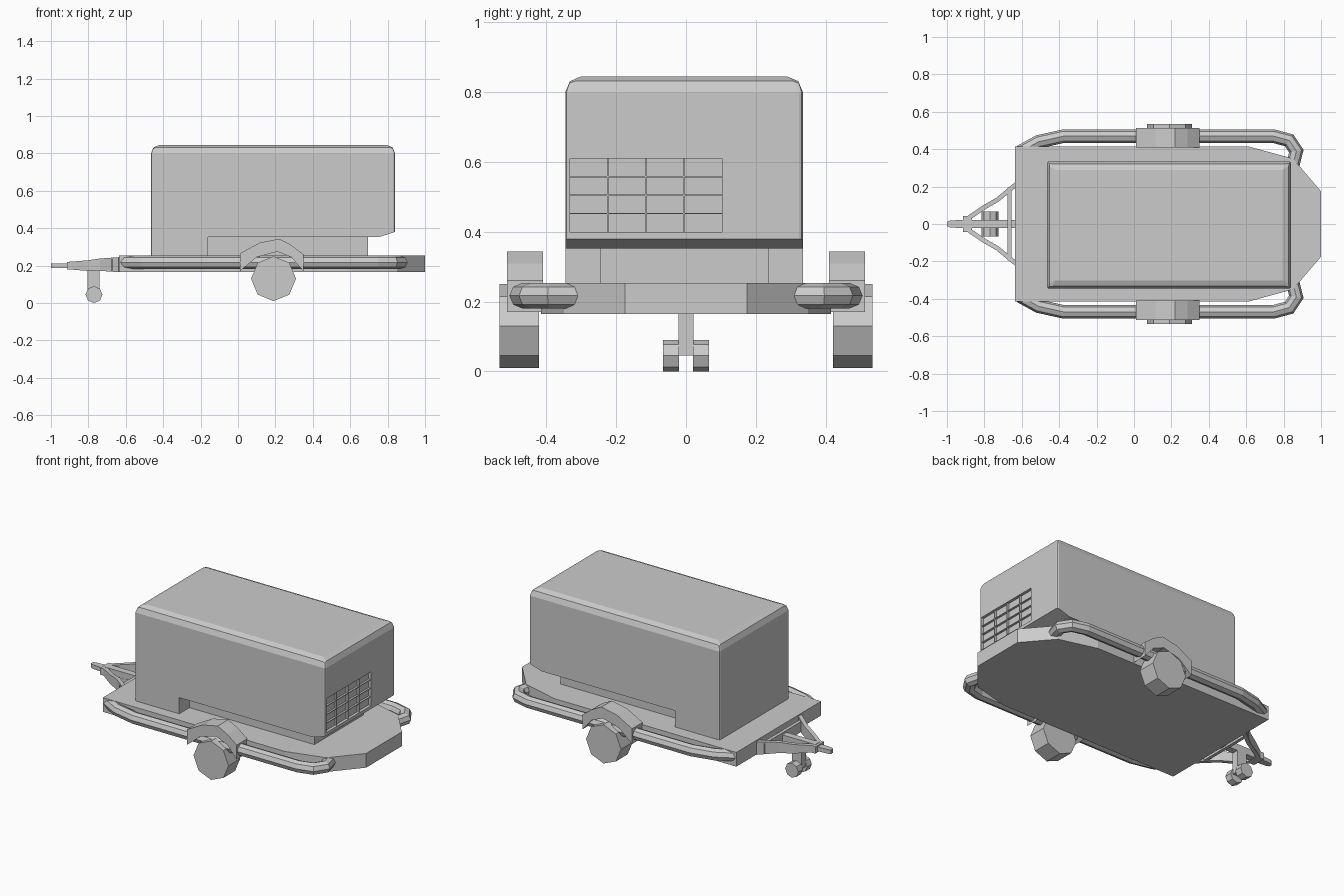
import bpy, bmesh, math
from mathutils import Vector

if "Cube" in bpy.data.objects:
    bpy.data.objects.remove(bpy.data.objects["Cube"])


def finish(name, bm, mirror=False):
    bmesh.ops.recalc_face_normals(bm, faces=bm.faces)
    me = bpy.data.meshes.new(name)
    bm.to_mesh(me)
    bm.free()
    ob = bpy.data.objects.new(name, me)
    bpy.context.collection.objects.link(ob)
    if mirror:
        ob.modifiers.new("mirror", 'MIRROR').use_axis = (False, True, False)
    return ob


def prism_bm(pts, lo, hi, plane):
    """Extrude a 2D profile: 'xz' along y, 'xy' along z."""
    bm = bmesh.new()
    put = (lambda a, b, c: (a, c, b)) if plane == 'xz' else (lambda a, b, c: (a, b, c))
    f = bm.faces.new([bm.verts.new(put(a, b, lo)) for a, b in pts])
    new = bmesh.ops.extrude_face_region(bm, geom=[f])['geom']
    bmesh.ops.translate(bm, vec=put(0, 0, hi - lo),
                        verts=[v for v in new if isinstance(v, bmesh.types.BMVert)])
    bmesh.ops.recalc_face_normals(bm, faces=bm.faces)
    return bm


def prism(name, pts, lo, hi, plane, mirror=False):
    return finish(name, prism_bm(pts, lo, hi, plane), mirror)


def box(name, x0, x1, y0, y1, z0, z1, mirror=False):
    return prism(name, [(x0, y0), (x1, y0), (x1, y1), (x0, y1)], z0, z1, 'xy', mirror)


def sweep(name, path, section):
    """Sweep section(i) = [(side, up), ...] along a path, mirrored in y."""
    bm = bmesh.new()
    P = [Vector(p) for p in path]
    rings = []
    for i, p in enumerate(P):
        d0 = (P[i] - P[i - 1]).normalized() if i else (P[1] - P[0]).normalized()
        d1 = (P[i + 1] - P[i]).normalized() if i < len(P) - 1 else d0
        t = (d0 + d1).normalized()
        n = Vector((-t.y, t.x, 0)).normalized() / t.dot(d0)
        rings.append([bm.verts.new(p + n * s + Vector((0, 0, u))) for s, u in section(i)])
    k = len(rings[0])
    for a, b in zip(rings, rings[1:]):
        for j in range(k):
            bm.faces.new((a[j], a[(j + 1) % k], b[(j + 1) % k], b[j]))
    bm.faces.new(rings[0])
    bm.faces.new(rings[-1])
    return finish(name, bm, True)


def octagon(cx, cz, r):
    return [(cx + r * math.cos(i * math.pi / 4), cz + r * math.sin(i * math.pi / 4)) for i in range(8)]


# Deck with tapered tail
half = [(-0.635, 0.415), (0.61, 0.415), (0.85, 0.35), (1.0, 0.175)]
prism("deck", half + [(x, -y) for x, y in reversed(half)], 0.165, 0.253, 'xy')

# Engine housing: side profile with undercut, rounded roof edges
Y0, Y1 = -0.346, 0.335
bm = prism_bm([(-0.465, 0.25), (-0.16, 0.25), (-0.16, 0.353), (0.755, 0.353),
               (0.84, 0.38), (0.84, 0.845), (-0.465, 0.845)], Y0, Y1, 'xz')
w = bm.edges.layers.float.new('bevel_weight_edge')
for e in bm.edges:
    a, b = (v.co for v in e.verts)
    if min(a.z, b.z) > 0.84:
        e[w] = 1.0
    elif abs(a.x - b.x) < 1e-4 and abs(a.y - b.y) < 1e-4 and (a.x < -0.4 or a.x > 0.8):
        e[w] = 0.25
housing = finish("housing", bm)
bev = housing.modifiers.new("bevel", 'BEVEL')
bev.limit_method = 'WEIGHT'
bev.width = 0.045
bev.segments = 2

# Narrow plinth under the overhang
box("plinth", -0.17, 0.695, -0.246, 0.237, 0.25, 0.36)

# Recessed vent grille in the rear face
gy0, gy1, gz0, gz1 = -0.333, 0.103, 0.40, 0.61
cutter = box("vent_cutter", 0.822, 0.9, gy0, gy1, gz0, gz1)
cutter.hide_render = True
cutter.hide_viewport = True
cutter.display_type = 'WIRE'
cut = housing.modifiers.new("vent", 'BOOLEAN')
cut.operation = 'DIFFERENCE'
cut.solver = 'EXACT'
cut.object = cutter
for i in range(1, 4):
    y = gy0 + (gy1 - gy0) * i / 4
    z = gz0 + (gz1 - gz0) * i / 4
    box("vent_upright", 0.82, 0.834, y - 0.002, y + 0.002, gz0, gz1)
    box("vent_slat", 0.82, 0.834, gy0, gy1, z - 0.002, z + 0.002)

# Side guard rails
rail = [(-0.61, 0.385, 0.217), (-0.51, 0.44, 0.217), (-0.375, 0.47, 0.217), (0.745, 0.47, 0.217),
        (0.83, 0.447, 0.217), (0.868, 0.39, 0.217), (0.85, 0.32, 0.217)]
sweep("guard_rail", rail, lambda i: octagon(0, 0, 0.036))

# Wheels and mudguards
prism("wheel", octagon(0.19, 0.13, 0.12), 0.421, 0.535, 'xz', True)
prism("mudguard", [(0.01, 0.17), (0.01, 0.265), (0.115, 0.322), (0.22, 0.343), (0.285, 0.31),
                   (0.35, 0.26), (0.35, 0.17), (0.285, 0.245), (0.21, 0.275), (0.1, 0.245)],
      0.41, 0.513, 'xz', True)

# Drawbar: A-frame arms, centre bar, cross bar
arm = [(-0.63, 0.212, 0.205), (-0.73, 0.13, 0.205), (-0.80, 0.09, 0.2), (-0.90, 0.022, 0.2)]
tall = [0.04, 0.033, 0.028, 0.02]
sweep("drawbar_arm", arm, lambda i: [(-0.012, -tall[i]), (0.012, -tall[i]),
                                     (0.012, tall[i]), (-0.012, tall[i])])
box("drawbar_centre", -0.90, -0.63, -0.021, 0.021, 0.18, 0.222)
box("drawbar_crossbar", -0.675, -0.655, -0.195, 0.195, 0.17, 0.235)

# Hitch coupler
box("coupler_block", -0.915, -0.865, -0.042, 0.042, 0.178, 0.22)
prism("coupler", [(-1.0, -0.01), (-0.985, -0.018), (-0.91, -0.023), (-0.91, 0.023),
                  (-0.985, 0.018), (-1.0, 0.01)], 0.187, 0.212, 'xy')

# Jockey post and twin wheels
box("jockey_post", -0.805, -0.74, -0.022, 0.022, 0.045, 0.185)
prism("jockey_wheel", octagon(-0.77, 0.045, 0.045), 0.02, 0.066, 'xz', True)
